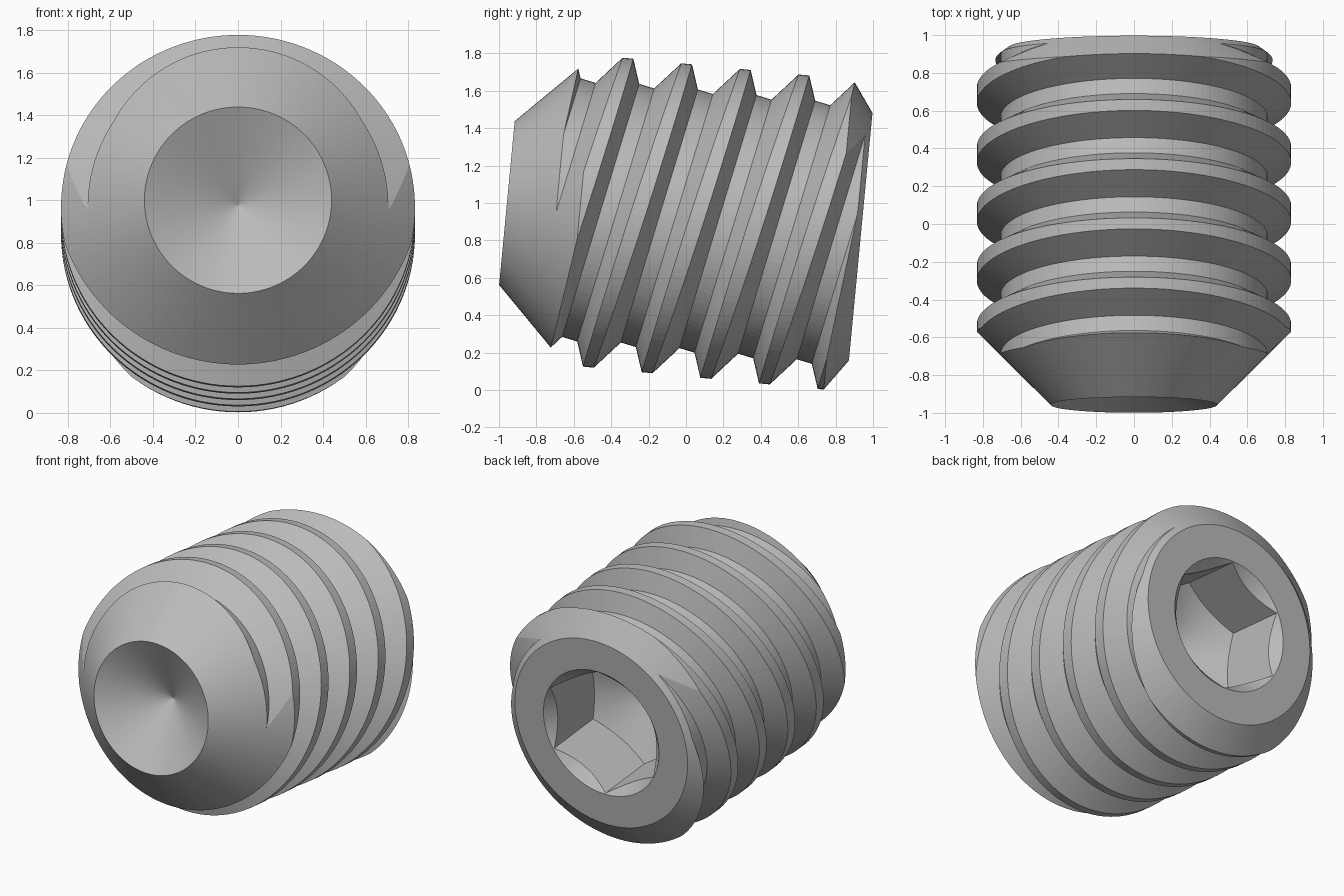
import bpy, bmesh, math
from mathutils import Matrix

if "Cube" in bpy.data.objects:
    bpy.data.objects.remove(bpy.data.objects["Cube"], do_unlink=True)

LENGTH = 1.90        # tip to socket face
PITCH = 0.315
CREST, ROOT = 0.832, 0.707
TILT = math.radians(5.44)      # whole screw
LEAN = math.radians(11.5)      # thread grooves against the screw axis
SOCKET_DEPTH = 0.435

steel = bpy.data.materials.new("steel grey")
steel.use_nodes = True
grey = (0.5, 0.5, 0.5, 1)
steel.diffuse_color = grey
steel.node_tree.nodes["Principled BSDF"].inputs["Base Color"].default_value = grey


def revolve(name, profile, segments=120):
    """Solid from (radius, height) points about local z; a ring if it has no poles."""
    bm = bmesh.new()
    rings = []
    for r, u in profile:
        if r == 0:
            rings.append([bm.verts.new((0, 0, u))])
            continue
        angles = [2 * math.pi * i / segments for i in range(segments)]
        rings.append([bm.verts.new((r * math.sin(a), r * math.cos(a), u)) for a in angles])
    following = rings[1:] if profile[0][0] == 0 else rings[1:] + rings[:1]
    for low, high in zip(rings, following):
        for i in range(segments):
            j = (i + 1) % segments
            if len(low) == 1:
                bm.faces.new((low[0], high[i], high[j]))
            elif len(high) == 1:
                bm.faces.new((low[i], low[j], high[0]))
            else:
                bm.faces.new((low[i], low[j], high[j], high[i]))
    bmesh.ops.recalc_face_normals(bm, faces=bm.faces)
    mesh = bpy.data.meshes.new(name)
    bm.to_mesh(mesh)
    bm.free()
    mesh.materials.append(steel)
    obj = bpy.data.objects.new(name, mesh)
    bpy.context.collection.objects.link(obj)
    return obj


def combine(target, tool, operation):
    """Boolean the tool into the target, then discard the tool."""
    mod = target.modifiers.new("combine", "BOOLEAN")
    mod.object, mod.operation, mod.solver = tool, operation, "EXACT"
    bpy.context.view_layer.update()
    graph = bpy.context.evaluated_depsgraph_get()
    mesh = bpy.data.meshes.new_from_object(target.evaluated_get(graph))
    target.modifiers.clear()
    target.data = mesh
    bpy.data.objects.remove(tool, do_unlink=True)


# Blank: cupped tip, tip cone, shank, rear chamfer
chamfer_start = LENGTH - (CREST - 0.665) / 1.4
screw = revolve("set_screw", [(0, 0.25), (0.44, 0), (CREST, CREST - 0.44),
                              (CREST, chamfer_start), (0.665, LENGTH), (0, LENGTH)])

# Thread: leaning ring grooves with sixty degree flanks
outer = 0.95
floor_half = 0.042
mouth_half = floor_half + (outer - ROOT) * math.tan(math.radians(30))
for k in range(6):
    groove = revolve("groove", [(ROOT, -floor_half), (ROOT, floor_half),
                                (outer, mouth_half), (outer, -mouth_half)])
    place = Matrix.Translation((0, 0, 0.229 + PITCH * k))
    groove.data.transform(place @ Matrix.Rotation(LEAN, 4, "X"))
    combine(screw, groove, "DIFFERENCE")

# Hexagonal socket with a conical floor, then its countersink
socket = revolve("socket", [(0, LENGTH - 1), (0.44, LENGTH - 1),
                            (0.44, LENGTH + 0.2), (0, LENGTH + 0.2)], segments=6)
drill = revolve("drill", [(0, LENGTH - SOCKET_DEPTH - 0.25), (0.528, LENGTH - SOCKET_DEPTH + 0.05),
                          (0.528, LENGTH + 0.1), (0, LENGTH + 0.1)])
combine(socket, drill, "INTERSECT")
combine(screw, socket, "DIFFERENCE")
countersink = revolve("countersink", [(0, LENGTH - 0.445), (0.545, LENGTH + 0.1),
                                      (0, LENGTH + 0.1)])
combine(screw, countersink, "DIFFERENCE")

# Lay the screw down, tip to the front and slightly raised
c, s = math.cos(TILT), math.sin(TILT)
screw.data.transform(Matrix(((-1, 0, 0, 0), (0, s, c, -0.9575), (0, c, -s, 1.0), (0, 0, 0, 1))))
